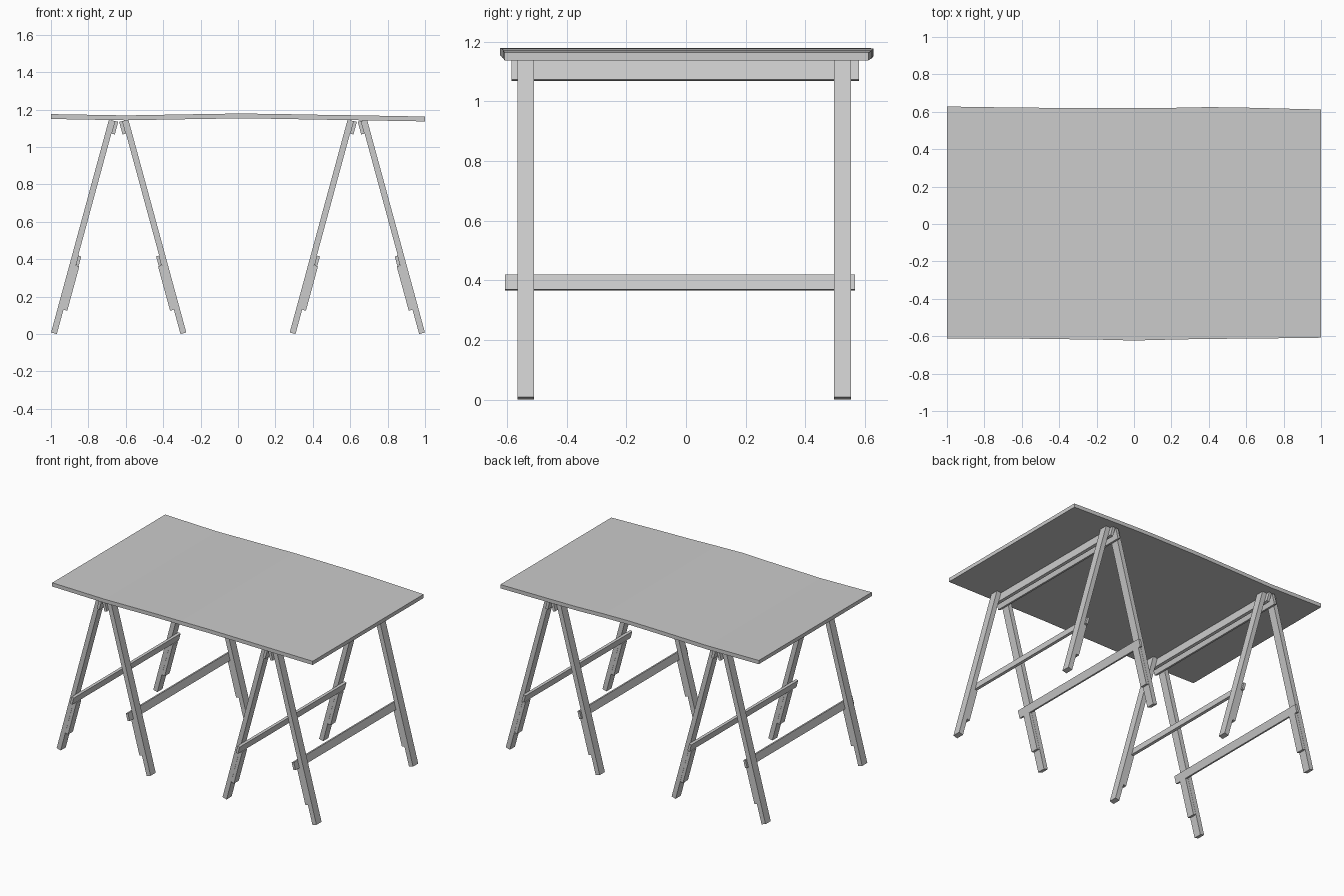
import bpy, math

if "Cube" in bpy.data.objects:
    bpy.data.objects.remove(bpy.data.objects["Cube"])

TILT = math.atan2(0.31, 1.14)      # lean of every leg
S, C = math.sin(TILT), math.cos(TILT)
CENTRE, FOOT_U, FOOT_Z = 0.638, 0.346, 0.0042


def make(name, verts, faces):
    me = bpy.data.meshes.new(name)
    me.from_pydata(verts, [], faces)
    me.update()
    ob = bpy.data.objects.new(name, me)
    bpy.context.collection.objects.link(ob)
    return ob


def plank(name, end, side, t, d, y):
    """Box in a leg's own frame: t along the leg, d towards the trestle inside."""
    verts = []
    for yy in y:
        for tt, dd in ((t[0], d[0]), (t[1], d[0]), (t[1], d[1]), (t[0], d[1])):
            u = FOOT_U - tt * S - dd * C
            verts.append((end * CENTRE + side * u, yy, FOOT_Z + tt * C - dd * S))
    faces = [(0, 1, 2, 3), (7, 6, 5, 4), (0, 4, 5, 1), (1, 5, 6, 2), (2, 6, 7, 3), (3, 7, 4, 0)]
    if side < 0:
        faces = [f[::-1] for f in faces]
    return make(name, verts, faces)


# Two trestles, each with two leaning frames
for end, ename in ((-1, "left"), (1, "right")):
    for side, sname in ((-1, "a"), (1, "b")):
        tag = f"{ename}_{sname}"
        for yname, y in (("front", (-0.565, -0.509)), ("back", (0.496, 0.553))):
            plank(f"leg_{tag}_{yname}", end, side, (0, 1.18), (-0.016, 0.016), y)
            # short strip thickening the lower leg under the rail
            plank(f"leg_strip_{tag}_{yname}", end, side, (0.135, 0.381), (0.016, 0.037),
                  (y[0] + 0.001, y[1] - 0.001))
        plank(f"lower_rail_{tag}", end, side, (0.383, 0.435), (0.016, 0.033), (-0.607, 0.567))
        plank(f"upper_rail_{tag}", end, side, (1.111, 1.181), (0.016, 0.035), (-0.585, 0.58))

# Slightly warped table top: x, front y, back y, top z
sections = [(-1, -0.613, 0.628, 1.176), (-0.6, -0.613, 0.622, 1.169),
            (-0.2, -0.618, 0.62, 1.176), (0, -0.623, 0.62, 1.179),
            (0.2, -0.618, 0.621, 1.177), (0.4, -0.614, 0.625, 1.173),
            (0.6, -0.613, 0.622, 1.17), (1, -0.608, 0.612, 1.163)]
verts, faces = [], []
for x, y0, y1, z in sections:
    verts += [(x, y0, z - 0.026), (x, y1, z - 0.026), (x, y1, z), (x, y0, z)]
for i in range(len(sections) - 1):
    a = 4 * i
    for k in range(4):
        j = (k + 1) % 4
        faces.append((a + k, a + j, a + 4 + j, a + 4 + k))
n = 4 * len(sections)
faces += [(3, 2, 1, 0), (n - 4, n - 3, n - 2, n - 1)]
make("table_top", verts, faces)
